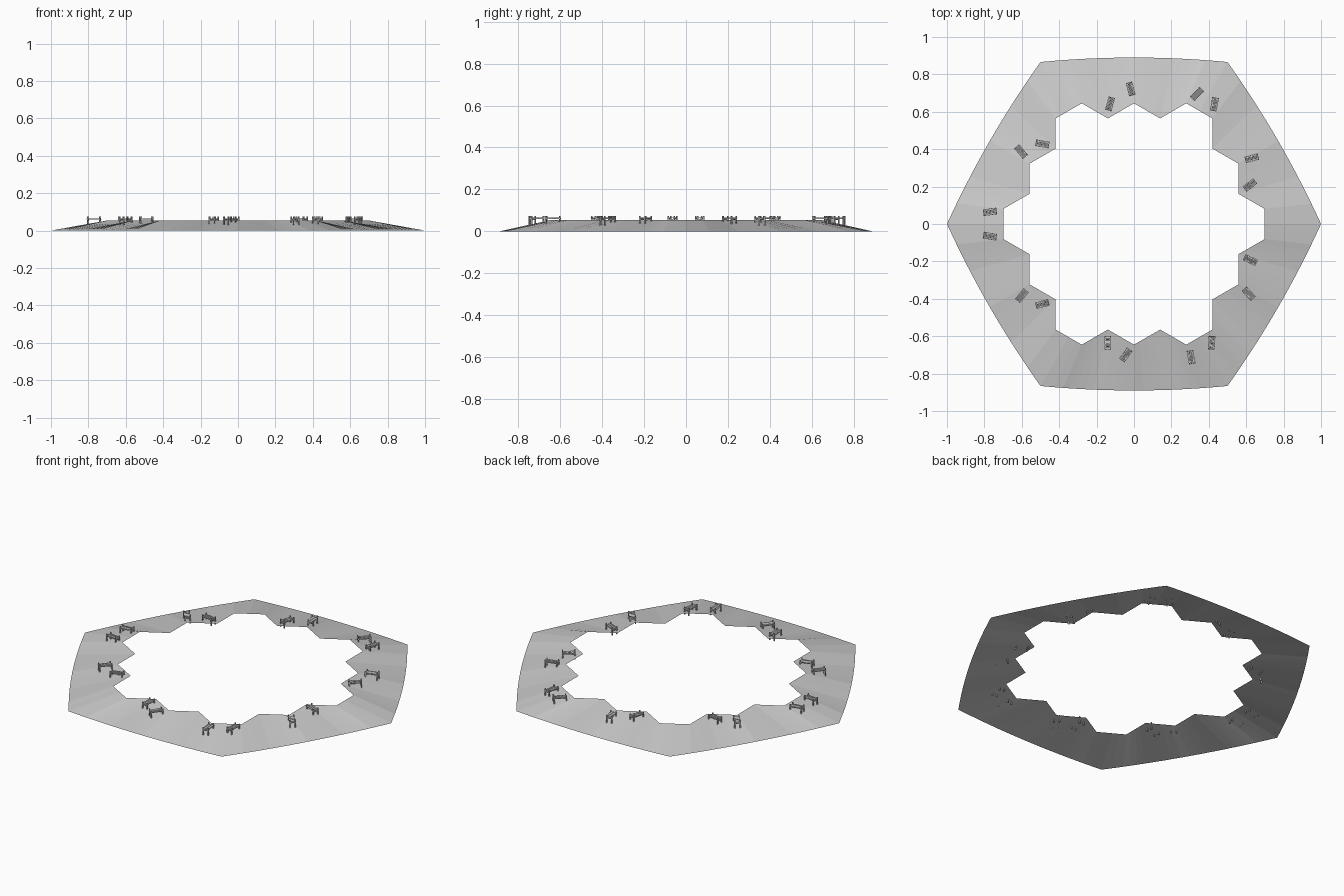
import bpy, bmesh
from math import radians, atan2, tan, pi, cos, sin, floor
from mathutils import Matrix, Vector

if "Cube" in bpy.data.objects:
    bpy.data.objects.remove(bpy.data.objects["Cube"])

W, S = 0.1397, 0.1613      # half width and side of the hexagon notches
TOP = 0.054                # height of the inner rim


def make_object(name, bm):
    mesh = bpy.data.meshes.new(name)
    bm.to_mesh(mesh)
    bm.free()
    ob = bpy.data.objects.new(name, mesh)
    bpy.context.collection.objects.link(ob)
    return ob


def outer_point(angle):
    """Point of the bulging six-sided outline in the given direction."""
    side = floor(angle / (pi / 3) + 1e-9)
    mid = side * pi / 3 + pi / 6
    slope, t = tan(angle - mid), 0.0
    for _ in range(30):
        t = 2 * slope * (0.866 + 0.024 * (1 - t * t))
    r, u = 0.866 + 0.024 * (1 - t * t), 0.5 * t
    return Vector((r * cos(mid) - u * sin(mid), r * sin(mid) + u * cos(mid), 0))


# Sloping shore frame: zigzag inner rim ruled down to the outer outline
quarter = [(5, .5), (4, 1), (4, 2), (3, 2.5), (3, 3.5), (2, 4), (1, 3.5)]
half = quarter + [(0, 4)] + [(-x, y) for x, y in reversed(quarter)]
rim = half + [(-x, -y) for x, y in half]
rim = [Vector((x * W, y * S, TOP)) for x, y in rim]
bm = bmesh.new()
pairs = []
STEPS = 4
for i, a in enumerate(rim):
    b = rim[(i + 1) % len(rim)]
    for k in range(STEPS):
        p = a.lerp(b, k / STEPS)
        pairs.append((bm.verts.new(p), bm.verts.new(outer_point(atan2(p.y, p.x)))))
for i, (a, b) in enumerate(pairs):
    c, d = pairs[(i + 1) % len(pairs)]
    bm.faces.new((a, b, d, c))
make_object("shore_frame", bm)


# Small wooden pier: planks on two beams with corner posts
def box(bm, centre, size):
    m = Matrix.Translation(centre) @ Matrix.Diagonal((*size, 1))
    bmesh.ops.create_cube(bm, size=1, matrix=m)


bm = bmesh.new()
LENGTH, WIDTH, PLANKS = 0.074, 0.036, 10
for i in range(PLANKS):
    x = (i + 0.5) / PLANKS * LENGTH - LENGTH / 2
    box(bm, (x, 0, 0.064), (0.0058, WIDTH, 0.003))
for sy in (-1, 1):
    box(bm, (0, sy * 0.012, 0.0605), (LENGTH, 0.004, 0.004))
    for sx in (-1, 1):
        box(bm, (sx * 0.033, sy * 0.0145, 0.0515), (0.006, 0.006, 0.045))
for sx in (-1, 1):
    box(bm, (sx * 0.033, 0, 0.057), (0.004, 0.029, 0.004))
pier = make_object("pier", bm)

# Piers around the shore: x, y, direction in degrees
places = [
    (-.128, .642, 75), (-.018, .722, 105), (.337, .695, 45), (.43, .64, 80),
    (.63, .352, 15), (.62, .208, 38), (.622, -.193, -25), (.613, -.373, -48),
    (.415, -.635, 86), (.305, -.712, 100), (-.044, -.70, 55), (-.14, -.636, 90),
    (-.49, -.428, 15), (-.60, -.383, 50), (-.77, -.065, -10), (-.77, .065, 8),
    (-.604, .387, -50), (-.49, .428, -10)]
for i, (x, y, deg) in enumerate(places):
    ob = pier if i == 0 else pier.copy()
    if i:
        bpy.context.collection.objects.link(ob)
    ob.name = f"pier_{i + 1}"
    ob.location = (x, y, 0)
    ob.rotation_euler.z = radians(deg)
